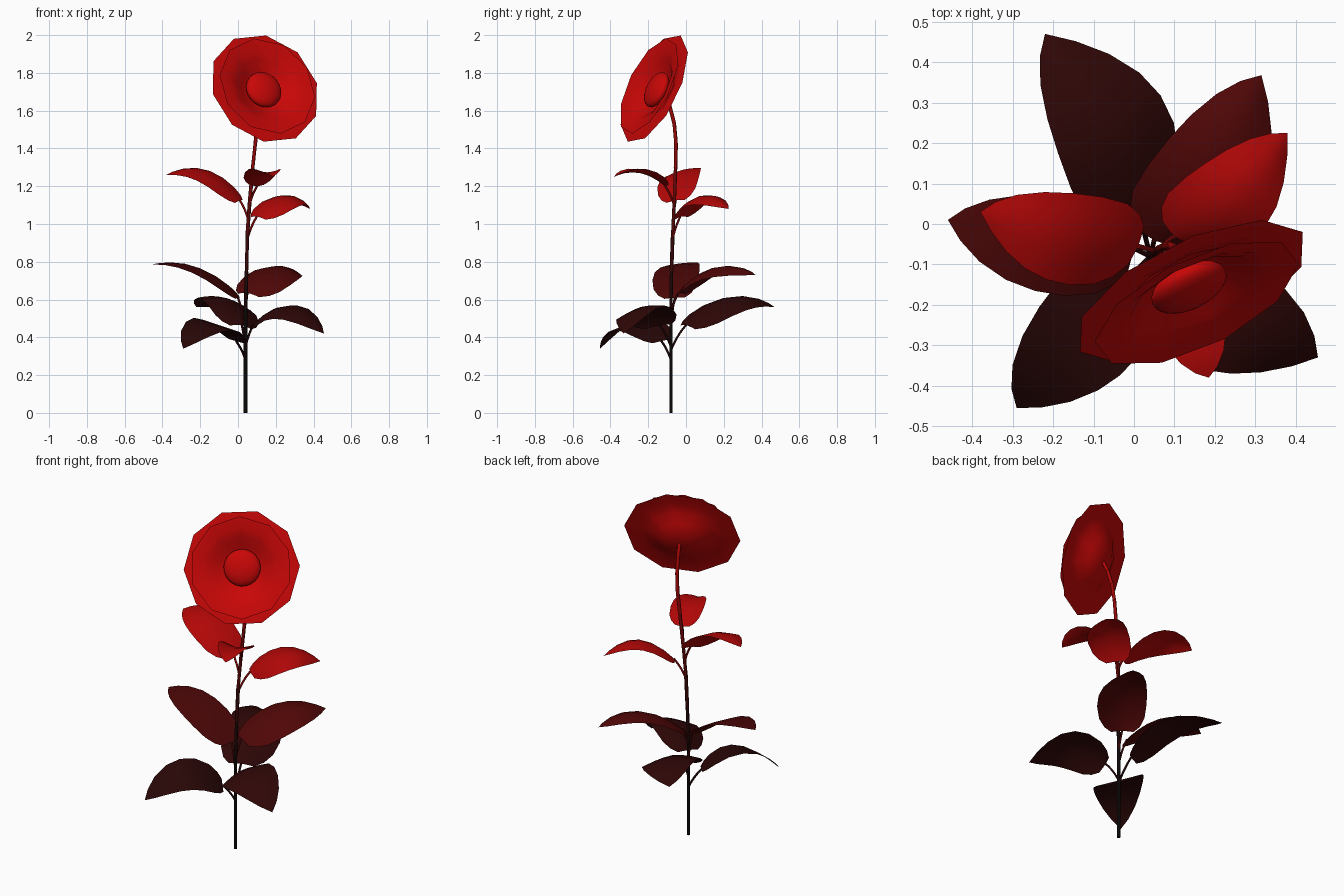
import bpy, bmesh, math
from mathutils import Vector

if "Cube" in bpy.data.objects:
    bpy.data.objects.remove(bpy.data.objects["Cube"])


def material(name, red):
    m = bpy.data.materials.new(name)
    m.diffuse_color = (red, 0.002, 0.002, 1)
    m.use_nodes = True
    m.node_tree.nodes["Principled BSDF"].inputs["Base Color"].default_value = m.diffuse_color
    return m


def mesh_object(name, bm, mat):
    me = bpy.data.meshes.new(name)
    bm.normal_update()
    bm.to_mesh(me)
    bm.free()
    ob = bpy.data.objects.new(name, me)
    bpy.context.collection.objects.link(ob)
    me.materials.append(mat)
    for p in me.polygons:
        p.use_smooth = True
    return ob


def tube(name, strands, radius):
    # strands: list of (points, material)
    cu = bpy.data.curves.new(name, 'CURVE')
    cu.dimensions = '3D'
    cu.bevel_depth = radius
    cu.bevel_resolution = 1
    cu.use_fill_caps = True
    for i, (pts, mat) in enumerate(strands):
        cu.materials.append(mat)
        sp = cu.splines.new('POLY')
        sp.points.add(len(pts) - 1)
        for p, co in zip(sp.points, pts):
            p.co = (*co, 1)
        sp.material_index = i
    ob = bpy.data.objects.new(name, cu)
    bpy.context.collection.objects.link(ob)


def bezier(a, b, c, t):
    return a * (1 - t) ** 2 + b * 2 * t * (1 - t) + c * t * t


WIDTH = [(0, .45), (.05, .72), (.14, .92), (.3, 1), (.47, .97),
         (.64, .85), (.8, .62), (.92, .32), (1, 0)]
ACROSS = [-1, -.66, -.33, 0, .33, .66, 1]


def leaf(name, base, tip, mid_z, half, mat, shift, droop, roll):
    # pointed leaf, arched along its spine, edges drooping, rolled to one side
    base, tip = Vector(base), Vector(tip)
    out = Vector((tip.x - base.x, tip.y - base.y, 0)).normalized()
    side = Vector((-out.y, out.x, 0))
    ctrl = (base + tip) / 2 + side * shift
    ctrl.z = 2 * mid_z - (base.z + tip.z) / 2
    bm = bmesh.new()
    rows = []
    for t, w in WIDTH:
        p = bezier(base, ctrl, tip, t)
        d = ((ctrl - base) * (1 - t) + (tip - ctrl) * t).normalized()
        up = d.cross(side).normalized()
        w *= half
        if w == 0:
            rows.append([bm.verts.new(p)])
        else:
            rows.append([bm.verts.new(p + side * u * w
                                      + up * w * (roll * u - droop * abs(u) ** 1.6))
                         for u in ACROSS])
    for a, b in zip(rows, rows[1:]):
        for i in range(len(ACROSS) - 1):
            if len(b) == 1:
                bm.faces.new((a[i + 1], a[i], b[0]))
            else:
                bm.faces.new((a[i + 1], a[i], b[i], b[i + 1]))
    mesh_object(name, bm, mat)


# Stem, shading from black at the foot to red at the top
STEM = [Vector(p) for p in [
    (.04, -.08, 0), (.04, -.08, .3), (.04, -.08, .55), (.045, -.077, .75),
    (.05, -.07, .95), (.062, -.062, 1.12), (.078, -.055, 1.3),
    (.092, -.053, 1.43), (.102, -.062, 1.53), (.112, -.085, 1.62), (.122, -.115, 1.69)]]
REDS = [.003, .004, .012, .04, .09, .17, .28, .35, .4, .45]
tube("stem", [((a, b), material(f"stem_{i}", r))
              for i, (a, b, r) in enumerate(zip(STEM, STEM[1:], REDS))], .01)


def stem_at(z):
    for a, b in zip(STEM, STEM[1:]):
        if a.z <= z <= b.z:
            return a.lerp(b, (z - a.z) / (b.z - a.z))


# Leaves with stalks: base, tip, spine mid height, half width, stalk start,
# red, side shift, edge droop, roll
LEAVES = [
    ((-.01, -.13, .38), (-.29, -.455, .34), .47, .135, .28, .022, .02, 0, -.25),
    ((.08, -.14, .465), (.455, -.33, .42), .56, .145, .35, .028, -.02, .2, .25),
    ((.02, 0, .465), (-.22, .47, .56), .61, .15, .33, .028, -.08, .25, .2),
    ((0, -.06, .61), (-.46, .01, .785), .765, .125, .45, .07, .04, .05, -.1),
    ((.05, -.04, .635), (.315, .368, .73), .77, .135, .53, .08, -.05, .3, .2),
    ((.1, -.03, 1.04), (.38, .225, 1.08), 1.15, .11, .92, .42, -.05, .3, .2),
    ((.01, -.055, 1.125), (-.38, .03, 1.26), 1.275, .115, 1.02, .45, .035, .15, -.25),
    ((.1, -.11, 1.2), (.185, -.38, 1.25), 1.27, .09, 1.1, .45, 0, -.25, 0),
]
for i, (base, tip, mid, half, z0, red, shift, droop, roll) in enumerate(LEAVES):
    mat = material(f"leaf_{i}", red)
    leaf(f"leaf_{i}", base, tip, mid, half, mat, shift, droop, roll)
    a, b = stem_at(z0), Vector(base)
    c = a.lerp(b, .35)
    c.z = a.z + (b.z - a.z) * .55
    tube(f"leaf_stalk_{i}", [([bezier(a, c, b, t / 6) for t in range(7)],
                              material(f"stalk_{i}", red * .6))], .006)

# Flower head
CENTER = Vector((.142, -.168, 1.717))
AXIS = Vector((.4, -.82, .4)).normalized()
TURN = AXIS.to_track_quat('Z', 'Y')
petal_red = material("petal_red", .58)


def lathe(name, profile, sides, phase):
    bm = bmesh.new()
    rings = []
    for r, h in profile:
        n = sides if r > 0 else 1
        rings.append([bm.verts.new(CENTER + TURN @ Vector((
            r * math.cos(phase + math.tau * k / sides),
            r * math.sin(phase + math.tau * k / sides), h))) for k in range(n)])
    for a, b in zip(rings, rings[1:]):
        for k in range(sides):
            j = (k + 1) % sides
            if len(a) == 1:
                bm.faces.new((a[0], b[k], b[j]))
            else:
                bm.faces.new((a[k], b[k], b[j], a[j]))
    mesh_object(name, bm, petal_red)


lathe("outer_petals", [(0, -.075), (.08, -.068), (.13, -.045), (.18, -.015),
                       (.235, .002), (.314, 0)], 10, .1)
lathe("inner_petals", [(0, -.055), (.07, -.05), (.12, -.028), (.17, .005),
                       (.215, .024), (.276, .033)], 10, .4)
lathe("flower_center", [(0, .027)] + [
    (.1 * math.sin(a), -.015 + .042 * math.cos(a))
    for a in [math.pi * k / 16 for k in range(1, 13)]], 24, 0)
